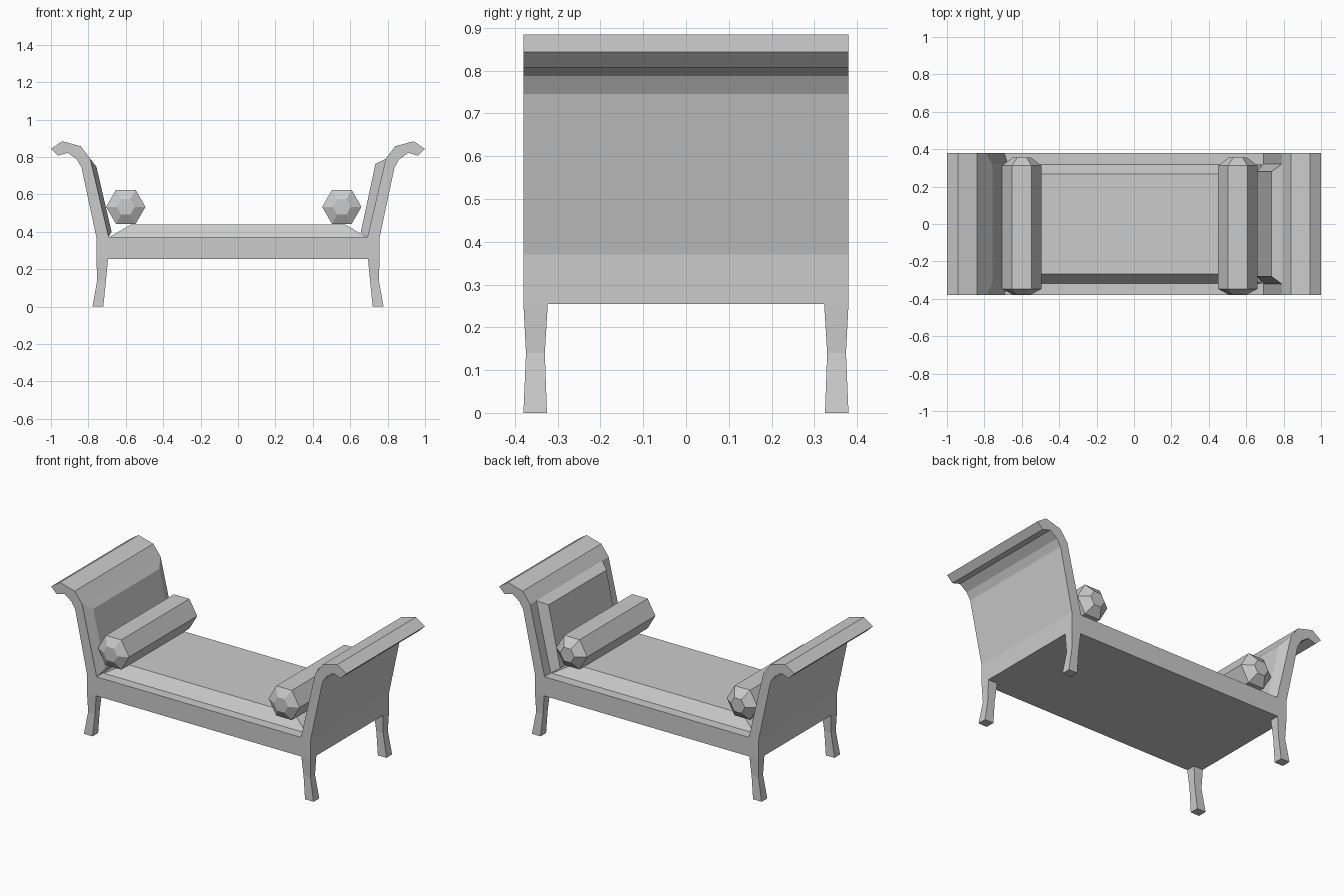
import bpy, bmesh, math

if "Cube" in bpy.data.objects:
    bpy.data.objects.remove(bpy.data.objects["Cube"])


def make(name, rings, close_ends=True):
    """Skin a list of equal-length vertex rings into a flat-shaded solid."""
    bm = bmesh.new()
    vs = [[bm.verts.new(p) for p in ring] for ring in rings]
    n = len(rings[0])
    for a, b in zip(vs, vs[1:]):
        for i in range(n):
            j = (i + 1) % n
            bm.faces.new((a[i], a[j], b[j], b[i]))
    if close_ends:
        bm.faces.new(vs[0])
        bm.faces.new(vs[-1])
    bmesh.ops.recalc_face_normals(bm, faces=bm.faces)
    me = bpy.data.meshes.new(name)
    bm.to_mesh(me)
    bm.free()
    ob = bpy.data.objects.new(name, me)
    bpy.context.collection.objects.link(ob)
    return ob


def rect(x0, x1, y0, y1, z):
    return [(x0, y0, z), (x1, y0, z), (x1, y1, z), (x0, y1, z)]


# Frame: rail and two scrolled arms as one profile swept through the depth
half = [(0.695, 0.255), (0.757, 0.255), (0.757, 0.37), (0.837, 0.745),
        (0.862, 0.787), (0.91, 0.822), (0.963, 0.807), (1.0, 0.843),
        (0.94, 0.884), (0.84, 0.857), (0.79, 0.79), (0.692, 0.372)]
profile = half + [(-x, z) for x, z in reversed(half)]
make("frame", [[(x, y, z) for x, z in profile] for y in (-0.38, 0.38)])

# Legs: bent, waisted posts
for sx, side in ((-1, "left"), (1, "right")):
    for sy, end in ((-1, "front"), (1, "back")):
        levels = [(0.0, 0.72, 0.778, 0.325, 0.38),
                  (0.14, 0.706, 0.753, 0.33, 0.374),
                  (0.255, 0.695, 0.757, 0.323, 0.38)]
        make(f"{end}_{side}_leg",
             [rect(sx * a, sx * b, sy * c, sy * d, z) for z, a, b, c, d in levels])

# Seat cushion with sloped sides
make("seat_cushion", [rect(-0.69, 0.69, -0.32, 0.32, 0.37),
                      rect(-0.57, 0.57, -0.268, 0.268, 0.44)])

# Arm pads: bevelled panels on the inner arm faces
for s, side, base_y, top_y, top in (
        (-1, "left", 0.375, 0.32, ((0.676, 0.40), (0.757, 0.748))),
        (1, "right", 0.32, 0.28, ((0.656, 0.395), (0.735, 0.763)))):
    base = ((0.692, 0.372), (0.79, 0.79))

    def panel(ends, h):
        (x0, z0), (x1, z1) = ends
        return [(s * x0, -h, z0), (s * x0, h, z0), (s * x1, h, z1), (s * x1, -h, z1)]
    make(f"{side}_arm_pad", [panel(base, base_y), panel(top, top_y)])

# Bolsters: six-sided rolls with tapered ends
for cx, side in ((-0.6, "left"), (0.555, "right")):
    rings = []
    for y, r in ((-0.378, 0.048), (-0.347, 0.105), (0.312, 0.105), (0.356, 0.048)):
        rings.append([(cx + r * math.cos(k * math.pi / 3), y,
                       0.533 + r * math.sin(k * math.pi / 3)) for k in range(6)])
    make(f"{side}_bolster", rings)
